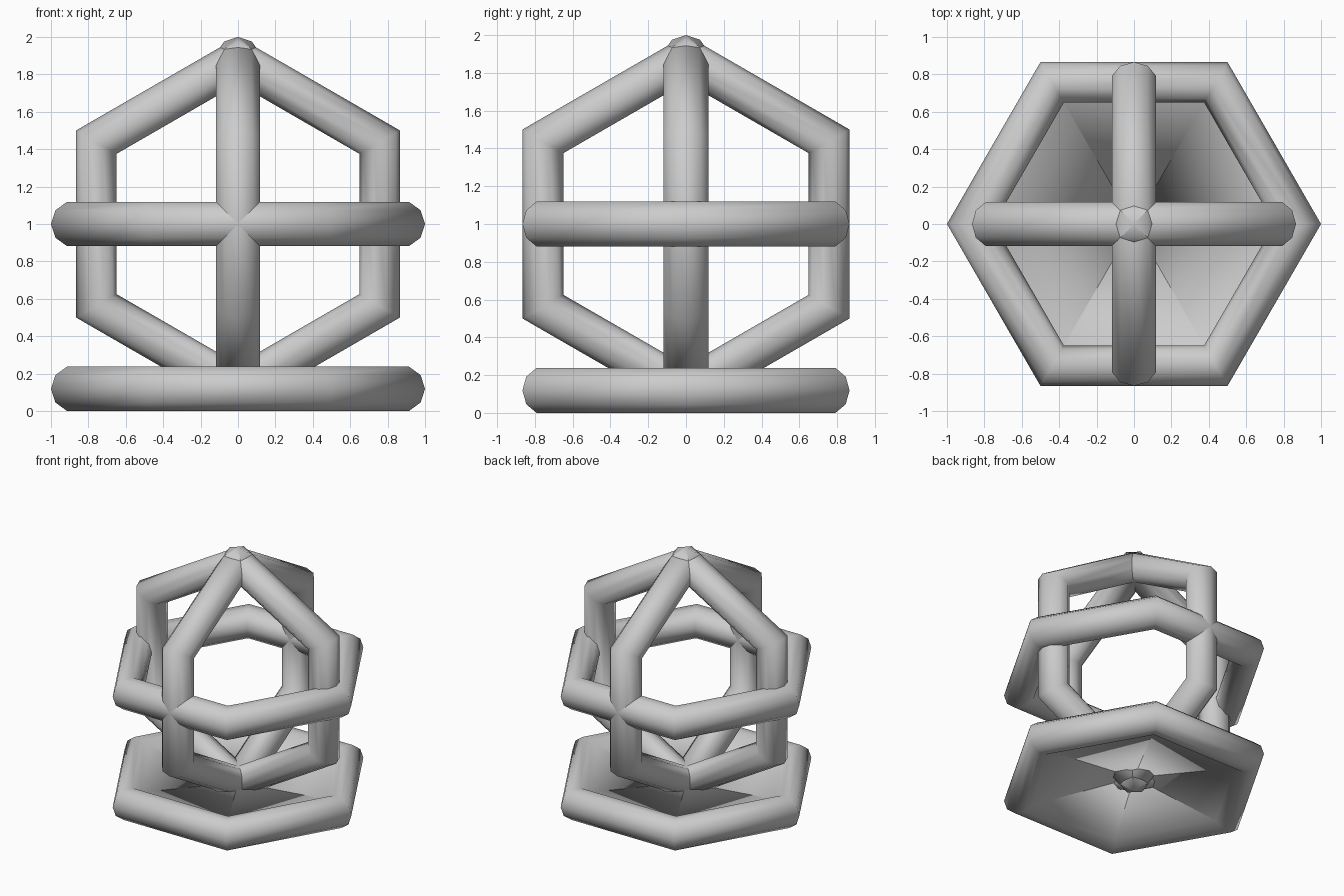
import bpy, bmesh, math
from mathutils import Matrix

cube = bpy.data.objects.get("Cube")
if cube:
    bpy.data.objects.remove(cube, do_unlink=True)

SIDES, TUBE_SIDES = 6, 10
MAJOR, MINOR = 0.875, 0.125
HALF_HEIGHT = MINOR * math.sin(math.radians(72))

grey = bpy.data.materials.new("plain grey")
grey.use_nodes = True
colour = (0.6, 0.6, 0.6, 1)
grey.diffuse_color = colour
grey.node_tree.nodes["Principled BSDF"].inputs["Base Color"].default_value = colour


def hex_ring(name, matrix, filled=False):
    """Six-cornered tube ring; filled draws its inmost edge in to the centre."""
    bm = bmesh.new()
    loops = []
    for i in range(SIDES):
        a = math.tau * i / SIDES
        loop = []
        for j in range(TUBE_SIDES):
            b = math.tau * j / TUBE_SIDES
            r = MAJOR + MINOR * math.cos(b)
            if filled and j == TUBE_SIDES // 2:
                r = 0
            loop.append(bm.verts.new((r * math.cos(a), r * math.sin(a), MINOR * math.sin(b))))
        loops.append(loop)
    for i in range(SIDES):
        p, q = loops[i], loops[(i + 1) % SIDES]
        for j in range(TUBE_SIDES):
            k = (j + 1) % TUBE_SIDES
            bm.faces.new((p[j], q[j], q[k], p[k]))
    bm.transform(matrix)
    for f in bm.faces:
        f.smooth = True
    mesh = bpy.data.meshes.new(name)
    bm.to_mesh(mesh)
    bm.free()
    mesh.materials.append(grey)
    obj = bpy.data.objects.new(name, mesh)
    bpy.context.collection.objects.link(obj)


# Three crossing rings of the cage
centre = Matrix.Translation((0, 0, 1))
quarter = math.pi / 2
facing_side = Matrix.Rotation(quarter, 4, "Y")
hex_ring("equator_ring", centre)
hex_ring("side_facing_ring", centre @ facing_side)
hex_ring("front_facing_ring", centre @ Matrix.Rotation(quarter, 4, "Z") @ facing_side)

# Base: rim with shallow dished faces meeting at the centre
hex_ring("dished_base", Matrix.Translation((0, 0, HALF_HEIGHT)), filled=True)
